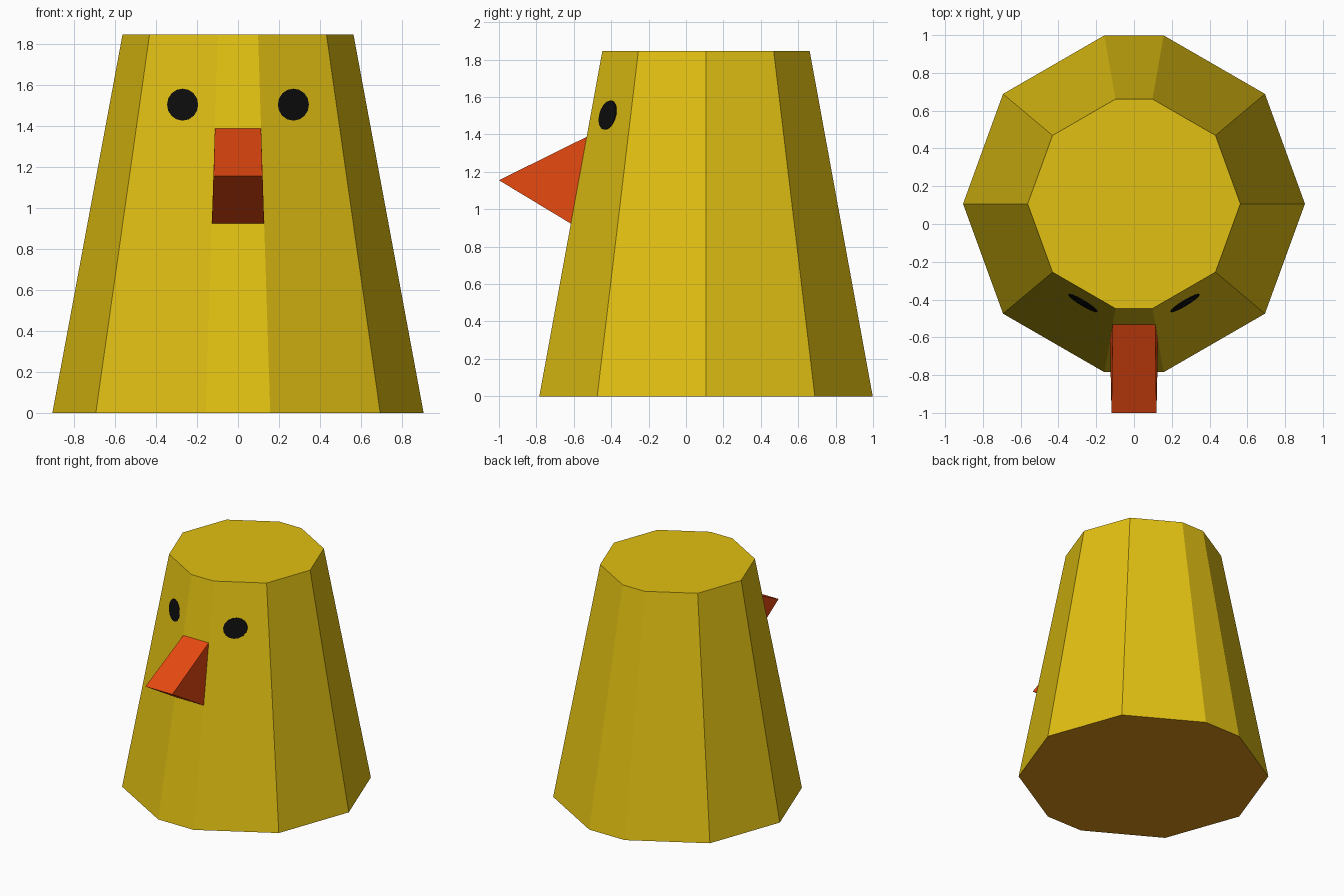
import bpy
import math

if "Cube" in bpy.data.objects:
    bpy.data.objects.remove(bpy.data.objects["Cube"])

CY = 0.107                  # body axis
R0, R1, H = 0.905, 0.563, 1.845
ANGLES = [0, 40, 80, 100, 140, 180, 220, 260, 280, 320]


def material(name, rgb):
    m = bpy.data.materials.new(name)
    m.diffuse_color = (*rgb, 1)
    m.use_nodes = True
    m.node_tree.nodes["Principled BSDF"].inputs["Base Color"].default_value = m.diffuse_color
    return m


yellow = material("yellow", (0.76, 0.53, 0.006))
amber = material("amber", (0.68, 0.28, 0.007))
orange = material("orange", (0.79, 0.065, 0.005))
black = material("black", (0.004, 0.004, 0.004))


def make(name, verts, faces, *mats):
    me = bpy.data.meshes.new(name)
    me.from_pydata(verts, [], faces)
    for m in mats:
        me.materials.append(m)
    ob = bpy.data.objects.new(name, me)
    bpy.context.collection.objects.link(ob)
    return ob


def loft(name, rings, *mats):
    """Closed solid through two rings of equal length."""
    n = len(rings[0])
    faces = [(i, (i + 1) % n, n + (i + 1) % n, n + i) for i in range(n)]
    faces += [tuple(reversed(range(n))), tuple(range(n, 2 * n))]
    return make(name, rings[0] + rings[1], faces, *mats)


def ring(r, z):
    return [(r * math.cos(math.radians(a)), CY + r * math.sin(math.radians(a)), z)
            for a in ANGLES]


# Tapered body with an amber underside
body = loft("body", [ring(R0, 0), ring(R1, H)], yellow, amber)
for p in body.data.polygons:
    if p.normal.z < -0.9:
        p.material_index = 1


# Beak: wedge growing out of the narrow front face
def front(z):
    r = R0 + (R1 - R0) * z / H
    return r * math.sin(math.radians(10)), CY - r * math.cos(math.radians(10))


wt, yt = front(1.387)
wb, yb = front(0.923)
profile = [(wt, yt, 1.387), (0.119, -1.0, 1.155), (wb, yb, 0.923)]
loft("beak", [[(-w, y, z) for w, y, z in profile], profile], orange)


# Eyes: thin round plates projected onto the sloping cheek faces
def eye_ring(side, lift):
    pts = []
    for i in range(16):
        a = math.tau * i / 16 * side
        x, z = side * 0.27 + 0.076 * math.cos(a), 1.503 + 0.078 * math.sin(a)
        apothem = (R0 + (R1 - R0) * z / H) * math.cos(math.radians(20)) + lift
        pts.append((x, CY - (apothem - 0.5 * abs(x)) / math.cos(math.radians(30)), z))
    return pts


for side, label in ((-1, "left_eye"), (1, "right_eye")):
    eye = loft(label, [eye_ring(side, -0.002), eye_ring(side, 0.004)], black)
    if side < 0:
        eye.data.flip_normals()
